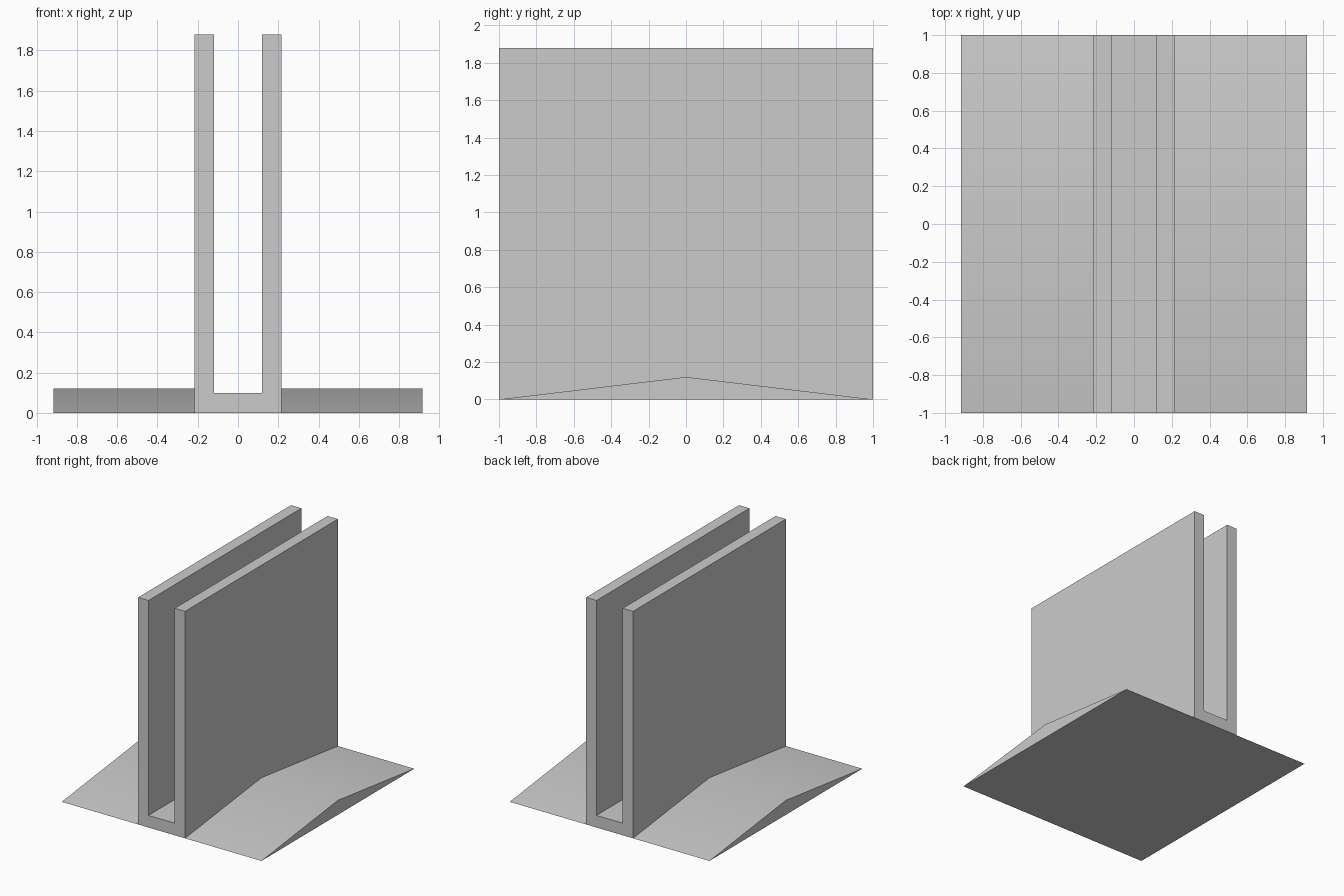
import bpy, bmesh
from math import radians

cube = bpy.data.objects.get("Cube")
if cube:
    bpy.data.objects.remove(cube, do_unlink=True)

GREY = (0.6, 0.6, 0.6, 1)
mat = bpy.data.materials.new("plain grey")
mat.use_nodes = True
mat.diffuse_color = GREY
mat.node_tree.nodes["Principled BSDF"].inputs["Base Color"].default_value = GREY

HALF_LENGTH = 1.0
HALF_WIDTH = 0.915
WALL_OUT, WALL_IN = 0.215, 0.12
FLOOR, RIDGE, TOP = 0.10, 0.12, 1.88


def prism(name, profile, offset):
    """Extrude a closed profile along an offset vector."""
    bm = bmesh.new()
    face = bm.faces.new([bm.verts.new(p) for p in profile])
    new = bmesh.ops.extrude_face_region(bm, geom=[face], use_keep_orig=True)["geom"]
    verts = [v for v in new if isinstance(v, bmesh.types.BMVert)]
    bmesh.ops.translate(bm, vec=offset, verts=verts)
    bmesh.ops.recalc_face_normals(bm, faces=bm.faces)
    mesh = bpy.data.meshes.new(name)
    bm.to_mesh(mesh)
    bm.free()
    mesh.materials.append(mat)
    obj = bpy.data.objects.new(name, mesh)
    bpy.context.collection.objects.link(obj)
    return obj


# Upright U-shaped holder: two walls joined by a floor
half = [(WALL_OUT, 0), (WALL_OUT, TOP), (WALL_IN, TOP), (WALL_IN, FLOOR)]
outline = half + [(-x, z) for x, z in reversed(half)]
prism("slot_holder", [(x, -HALF_LENGTH, z) for x, z in outline],
      (0, 2 * HALF_LENGTH, 0))

# Ridged feet on both sides, softly shaded over the ridge
for name, side in (("left_foot", 1), ("right_foot", -1)):
    x = side * WALL_OUT
    foot = prism(name, [(x, -HALF_LENGTH, 0), (x, HALF_LENGTH, 0), (x, 0, RIDGE)],
                 (side * (HALF_WIDTH - WALL_OUT), 0, 0))
    bpy.ops.object.select_all(action="DESELECT")
    foot.select_set(True)
    bpy.context.view_layer.objects.active = foot
    # Only the shallow ridge blends; the thin front and back tips stay crisp
    bpy.ops.object.shade_smooth_by_angle(angle=radians(30))
